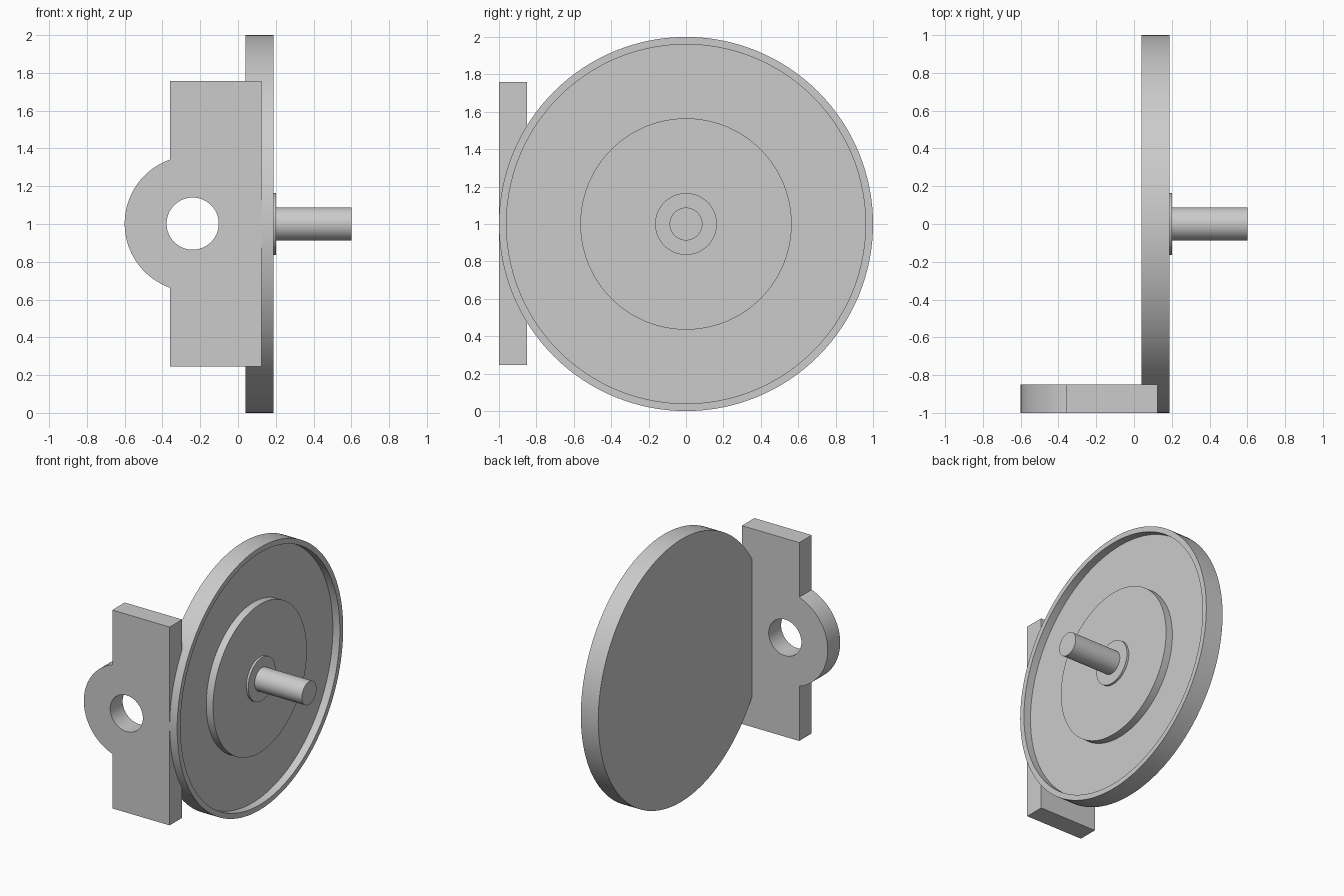
import bpy, bmesh, math
from mathutils import Matrix, Vector

cube = bpy.data.objects.get("Cube")
if cube:
    bpy.data.objects.remove(cube, do_unlink=True)

grey = bpy.data.materials.new("plain_grey")
grey.use_nodes = True
colour = (0.6, 0.6, 0.6, 1)
grey.diffuse_color = colour
for node in grey.node_tree.nodes:
    if node.type == 'BSDF_PRINCIPLED':
        node.inputs["Base Color"].default_value = colour


def add_object(name, mesh):
    obj = bpy.data.objects.new(name, mesh)
    bpy.context.collection.objects.link(obj)
    mesh.materials.clear()
    mesh.materials.append(grey)
    bpy.ops.object.select_all(action='DESELECT')
    obj.select_set(True)
    bpy.context.view_layer.objects.active = obj
    bpy.ops.object.shade_smooth_by_angle(angle=math.radians(30))
    return obj


def lathe(name, profile, steps):
    """Revolve (x, radius) points about the horizontal axle line at z = 1."""
    bm = bmesh.new()
    verts = [bm.verts.new((x, 0, r)) for x, r in profile]
    edges = [bm.edges.new(pair) for pair in zip(verts, verts[1:])]
    bmesh.ops.spin(bm, geom=verts + edges, cent=(0, 0, 0), axis=(1, 0, 0),
                   angle=math.tau, steps=steps, use_duplicate=False)
    bmesh.ops.remove_doubles(bm, verts=bm.verts, dist=1e-5)
    bmesh.ops.recalc_face_normals(bm, faces=bm.faces)
    bm.transform(Matrix.Translation((0, 0, 1)))
    mesh = bpy.data.meshes.new(name)
    bm.to_mesh(mesh)
    bm.free()
    return add_object(name, mesh)


def arc(cx, radius, start, end, steps):
    return [(cx + radius * math.cos(a), radius * math.sin(a))
            for a in (start + (end - start) * i / steps for i in range(steps + 1))]


# Wheel: rim, recessed web, raised boss and thin hub collar
lathe("wheel_disc", [(0.04, 0), (0.04, 1), (0.187, 1), (0.187, 0.96),
                     (0.128, 0.96), (0.128, 0.565), (0.185, 0.565),
                     (0.185, 0.165), (0.202, 0.165), (0.202, 0)], 128)

# Axle stub
lathe("axle", [(0.19, 0), (0.19, 0.088), (0.6, 0.088), (0.6, 0)], 64)

# Mounting plate: rectangle with a round lug and a through hole
lug_x, lug_r, left, right, half_h = -0.24, 0.36, -0.36, 0.124, 0.756
meet = math.acos((left - lug_x) / lug_r)
outline = [(left, -half_h), (right, -half_h), (right, half_h), (left, half_h)]
outline += arc(lug_x, lug_r, meet, math.tau - meet, 48)
hole = arc(lug_x, 0.138, 0, math.tau, 64)[:-1]

curve = bpy.data.curves.new("plate_outline", 'CURVE')
curve.dimensions = '2D'
curve.fill_mode = 'BOTH'
curve.extrude = 0.075
for points in (outline, hole):
    spline = curve.splines.new('POLY')
    spline.points.add(len(points) - 1)
    spline.use_cyclic_u = True
    for point, (x, y) in zip(spline.points, points):
        point.co = (x, y, 0, 1)
helper = bpy.data.objects.new("plate_outline", curve)
plate_mesh = bpy.data.meshes.new_from_object(helper)
bpy.data.objects.remove(helper)

bm = bmesh.new()
bm.from_mesh(plate_mesh)
bmesh.ops.remove_doubles(bm, verts=bm.verts, dist=1e-5)
bmesh.ops.recalc_face_normals(bm, faces=bm.faces)
bm.transform(Matrix.Translation(Vector((0, -0.925, 1.002))) @ Matrix.Rotation(math.pi / 2, 4, 'X'))
bm.to_mesh(plate_mesh)
bm.free()
add_object("mounting_plate", plate_mesh)
